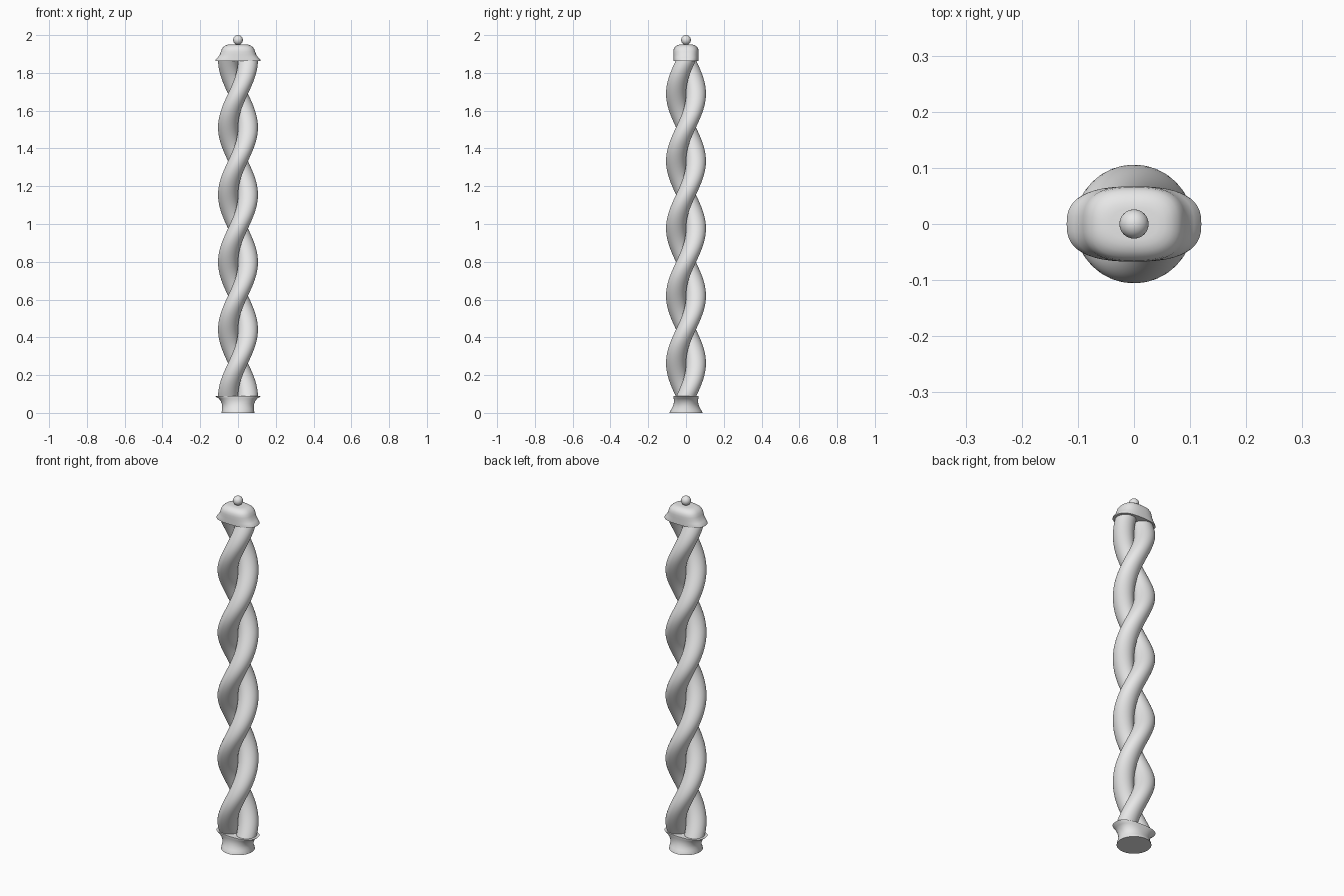
import bpy
import bmesh
from math import cos, sin, pi, radians, copysign

cube = bpy.data.objects.get("Cube")
if cube:
    bpy.data.objects.remove(cube)

GREY = bpy.data.materials.new("light grey")
GREY.use_nodes = True
GREY.diffuse_color = (0.8, 0.8, 0.8, 1)
GREY.node_tree.nodes["Principled BSDF"].inputs["Base Color"].default_value = (0.8, 0.8, 0.8, 1)


def finish(obj):
    obj.data.materials.append(GREY)
    bpy.ops.object.select_all(action="DESELECT")
    obj.select_set(True)
    bpy.context.view_layer.objects.active = obj
    bpy.ops.object.shade_smooth_by_angle(angle=radians(40))


def oval(z, a, b, power=2, cx=0, cy=0, count=48):
    """Horizontal superellipse ring."""
    ring = []
    for i in range(count):
        c, s = cos(2 * pi * i / count), sin(2 * pi * i / count)
        ring.append((cx + a * copysign(abs(c) ** (2 / power), c),
                     cy + b * copysign(abs(s) ** (2 / power), s), z))
    return ring


def loft(name, rings):
    """Skin a stack of rings from bottom to top and close both ends."""
    bm = bmesh.new()
    loops = [[bm.verts.new(p) for p in ring] for ring in rings]
    for low, high in zip(loops, loops[1:]):
        for i in range(len(low)):
            j = (i + 1) % len(low)
            bm.faces.new((low[i], low[j], high[j], high[i]))
    bm.faces.new(loops[0][::-1])
    bm.faces.new(loops[-1])
    mesh = bpy.data.meshes.new(name)
    bm.to_mesh(mesh)
    bm.free()
    obj = bpy.data.objects.new(name, mesh)
    bpy.context.collection.objects.link(obj)
    finish(obj)


# Base: round foot that flares into an oblong rim
loft("base", [oval(*r) for r in (
    (0, .087, .087), (.008, .086, .085), (.02, .085, .077), (.035, .084, .07),
    (.05, .086, .065, 2.2), (.064, .092, .064, 2.4), (.076, .102, .065, 2.5),
    (.085, .116, .067, 2.6), (.09, .12, .067, 2.6))])

# Two strands twisted around each other, five half turns
BOTTOM, TOP, RADIUS, STEPS = 0.085, 1.868, 0.0528, 150
for name, phase in (("left_strand", 0), ("right_strand", pi)):
    rings = []
    for k in range(STEPS + 1):
        t = k / STEPS
        angle = phase + 5 * pi * t
        rings.append(oval(BOTTOM + (TOP - BOTTOM) * t, RADIUS, RADIUS, 2,
                          RADIUS * cos(angle), RADIUS * sin(angle), 32))
    loft(name, rings)

# Cap: oblong bell with a flared lower rim
loft("cap", [oval(*r) for r in (
    (1.862, .12, .067, 2.6), (1.87, .118, .067, 2.6), (1.882, .107, .067, 2.6),
    (1.896, .097, .067, 2.6), (1.912, .091, .067, 2.7), (1.926, .086, .065, 2.7),
    (1.937, .078, .059, 2.7), (1.945, .067, .049, 2.6), (1.949, .055, .038, 2.5),
    (1.95, .042, .028, 2.4))])

# Ball finial
bpy.ops.mesh.primitive_uv_sphere_add(segments=32, ring_count=16, radius=0.026,
                                     location=(0, 0, 1.974))
ball = bpy.context.object
ball.name = "ball_finial"
finish(ball)
